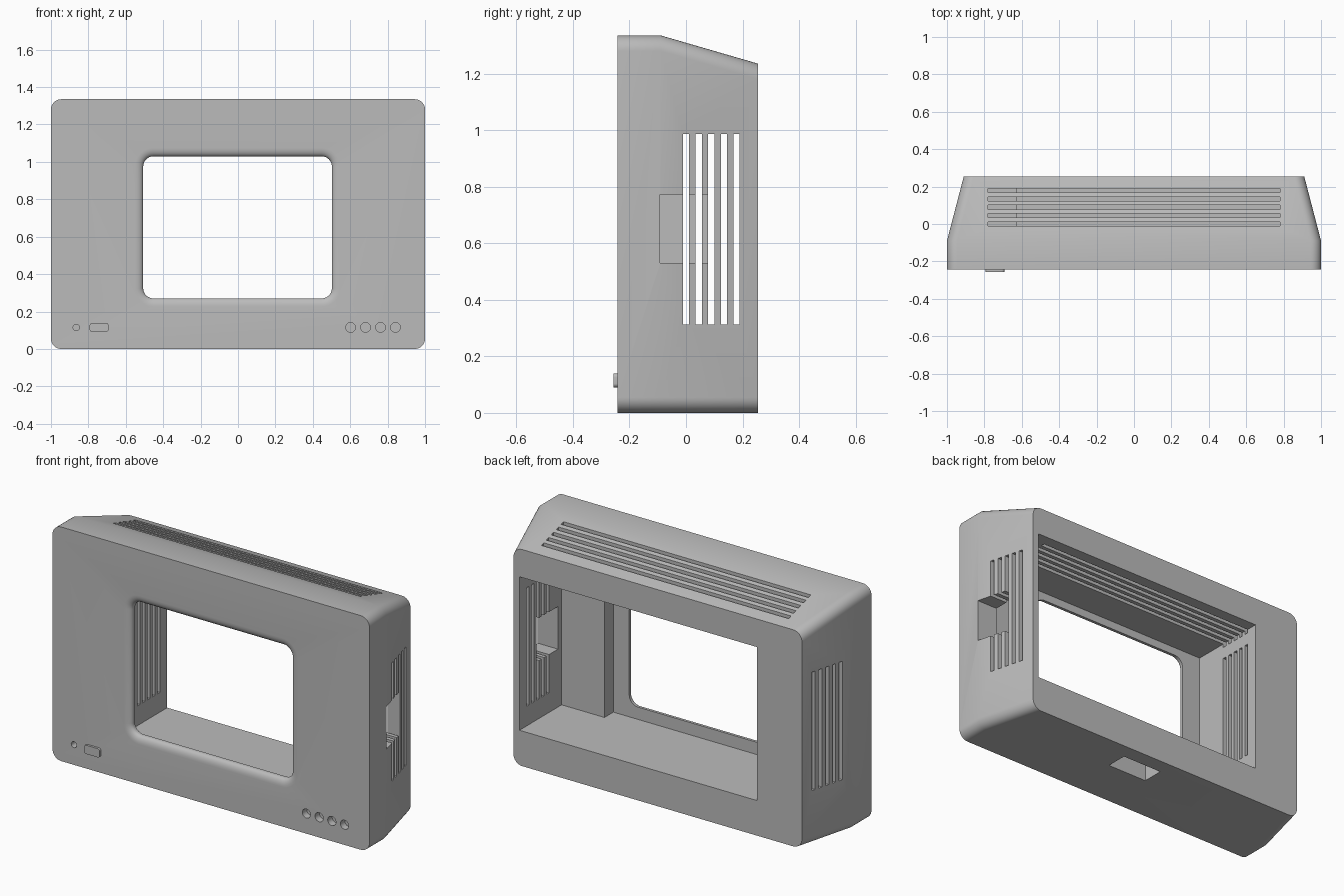
import bpy
import bmesh
from math import sin, cos, pi

old = bpy.data.objects.get("Cube")
if old:
    bpy.data.objects.remove(old, do_unlink=True)

grey = bpy.data.materials.new("plain_grey")
grey.use_nodes = True
grey.diffuse_color = (0.5, 0.5, 0.5, 1)
grey.node_tree.nodes["Principled BSDF"].inputs["Base Color"].default_value = (0.5, 0.5, 0.5, 1)


def outline(x0, x1, z0, z1, r, steps=8):
    """Rectangle in x and z with rounded corners."""
    if r == 0:
        return [(x0, z0), (x1, z0), (x1, z1), (x0, z1)]
    centres = [(x1 - r, z1 - r), (x0 + r, z1 - r), (x0 + r, z0 + r), (x1 - r, z0 + r)]
    points = []
    for i, (cx, cz) in enumerate(centres):
        for k in range(steps + 1):
            a = (i + k / steps) * pi / 2
            points.append((cx + r * cos(a), cz + r * sin(a)))
    return points


def loft(name, sections):
    """Solid through sections (y, x0, x1, z0, z1, radius)."""
    bm = bmesh.new()
    rings = [[bm.verts.new((x, y, z)) for x, z in outline(*rect)] for y, *rect in sections]
    n = len(rings[0])
    for a, b in zip(rings, rings[1:]):
        for i in range(n):
            j = (i + 1) % n
            bm.faces.new((a[i], a[j], b[j], b[i]))
    bm.faces.new(rings[0])
    bm.faces.new(rings[-1])
    bmesh.ops.remove_doubles(bm, verts=bm.verts[:], dist=1e-5)
    bmesh.ops.recalc_face_normals(bm, faces=bm.faces[:])
    mesh = bpy.data.meshes.new(name)
    bm.to_mesh(mesh)
    bm.free()
    mesh.materials.append(grey)
    obj = bpy.data.objects.new(name, mesh)
    bpy.context.collection.objects.link(obj)
    return obj


def prism(name, x, y, z, r=0.0):
    return loft(name, [(yy, x[0], x[1], z[0], z[1], r) for yy in y])


def select(obj):
    bpy.ops.object.select_all(action='DESELECT')
    obj.select_set(True)
    bpy.context.view_layer.objects.active = obj


def cut(obj, cutter):
    cutter.hide_render = True
    mod = obj.modifiers.new("cut", 'BOOLEAN')
    mod.operation = 'DIFFERENCE'
    mod.solver = 'EXACT'
    mod.object = cutter
    select(obj)
    bpy.ops.object.modifier_apply(modifier=mod.name)
    bpy.data.objects.remove(cutter, do_unlink=True)


# Housing: straight front band, tapering to the back on the sides and top
FRONT, BACK = -0.243, 0.255
housing = loft("housing", [
    (FRONT, -1, 1, 0, 1.335, 0.055),
    (-0.09, -1, 1, 0, 1.335, 0.055),
    (BACK, -0.91, 0.91, 0, 1.235, 0.055)])

# Open cavity at the back and the deeper screen recess
cut(housing, prism("cavity", (-0.625, 0.872), (-0.125, 0.4), (0.2, 1.075)))
cut(housing, prism("screen_recess", (-0.625, 0.602), (-0.205, 0), (0.2, 1.075)))

# Screen opening with a softly rounded front edge
def opening(y, e):
    return (y, -0.507 - e, 0.502 + e, 0.27 - e, 1.03 + e, 0.055 + e)

sections = [opening(-0.3, 0.045)]
for k in range(7):
    t = k / 6 * pi / 2
    sections.append(opening(FRONT + 0.026 * (1 - cos(t)), 0.045 * (1 - sin(t))))
sections.append(opening(-0.15, 0))
cut(housing, loft("screen_opening", sections))

# Vent slots through both sides and the top
for i in range(5):
    y = 0.0447 * i
    span = (y - 0.011, y + 0.011)
    cut(housing, prism("side_slot", (-1.2, 1.2), span, (0.312, 0.987)))
    cut(housing, prism("top_slot", (-0.78, 0.78), span, (1.055, 1.5)))

# Connector window in the side and the pocket underneath
cut(housing, prism("side_window", (0.8, 1.2), (-0.092, 0.08), (0.53, 0.773)))
cut(housing, prism("bottom_pocket", (-0.04, 0.21), (0.045, 0.168), (-0.2, 0.13)))

# Round holes on the front
for x, r in [(-0.865, 0.017)] + [(0.602 + 0.08 * i, 0.026) for i in range(4)]:
    cut(housing, prism("front_hole", (x - r, x + r), (-0.4, FRONT + 0.04),
                       (0.115 - r, 0.115 + r), r))

# Power button
button = prism("power_button", (-0.793, -0.693), (-0.256, FRONT + 0.01), (0.09, 0.14), 0.014)

for obj in (housing, button):
    select(obj)
    bpy.ops.object.shade_smooth_by_angle()
